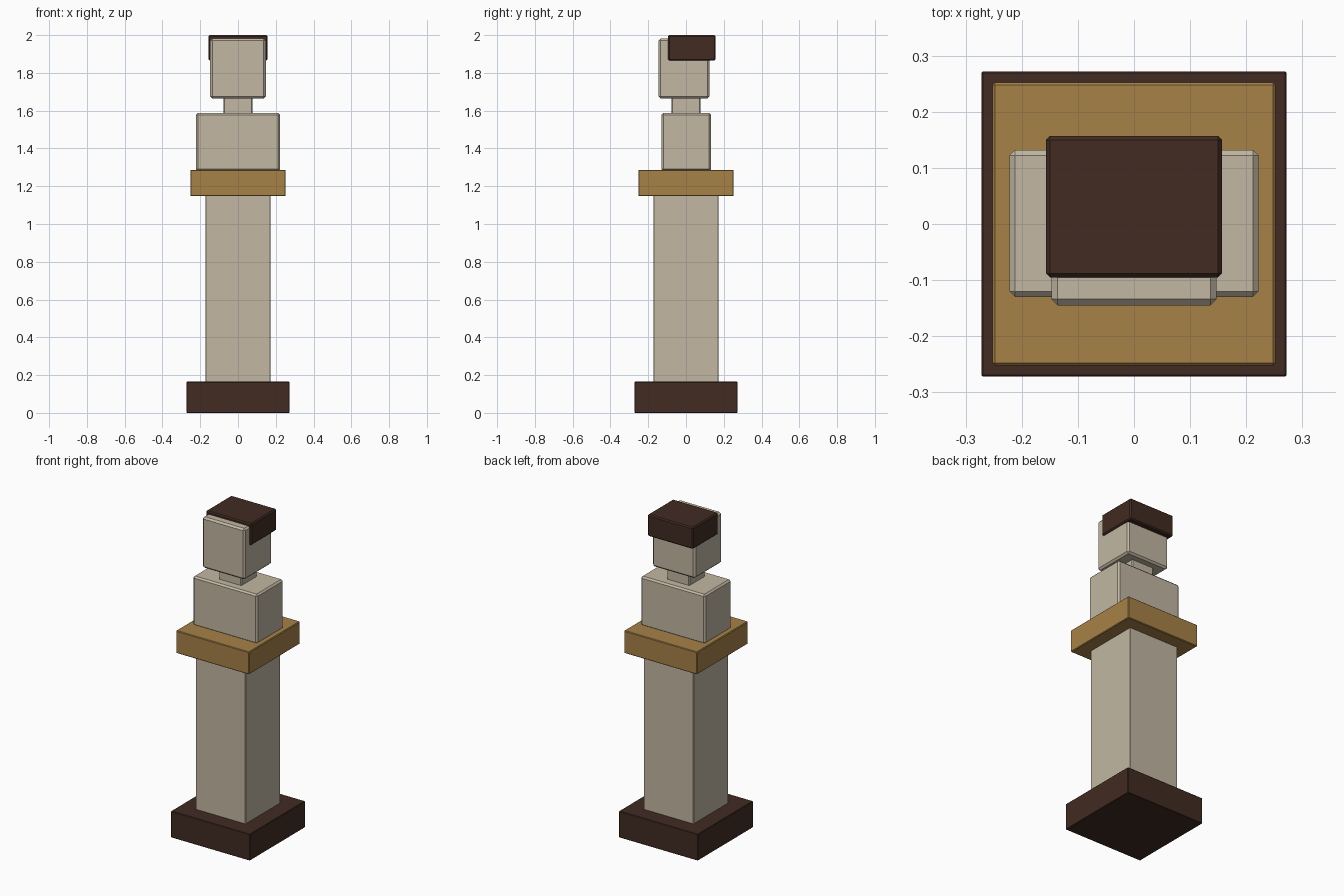
import bpy

if "Cube" in bpy.data.objects:
    bpy.data.objects.remove(bpy.data.objects["Cube"])


def make_material(name, colour):
    mat = bpy.data.materials.new(name)
    mat.diffuse_color = (*colour, 1.0)
    mat.use_nodes = True
    mat.node_tree.nodes["Principled BSDF"].inputs["Base Color"].default_value = mat.diffuse_color
    return mat


stone = make_material("pale stone", (0.54, 0.475, 0.365))
gold = make_material("ochre gold", (0.38, 0.22, 0.063))
brown = make_material("dark brown", (0.053, 0.024, 0.016))


def block(name, xs, ys, zs, mat, bevel):
    """Chamfered box spanning the given (min, max) ranges."""
    spans = (xs, ys, zs)
    bpy.ops.mesh.primitive_cube_add(size=1, location=[(a + b) / 2 for a, b in spans])
    obj = bpy.context.object
    obj.name = name
    obj.scale = [b - a for a, b in spans]
    bpy.ops.object.transform_apply(location=False, rotation=False, scale=True)
    obj.data.materials.append(mat)
    mod = obj.modifiers.new("chamfer", "BEVEL")
    mod.width = bevel
    mod.segments = 1
    return obj


def square(half):
    return (-half, half), (-half, half)


# Pedestal
block("plinth", *square(0.272), (0.0, 0.165), brown, 0.003)
block("column", *square(0.172), (0.16, 1.15), stone, 0.003)
block("capital", *square(0.252), (1.147, 1.287), gold, 0.004)

# Bust
block("torso", (-0.222, 0.222), (-0.13, 0.132), (1.28, 1.588), stone, 0.01)
block("neck", *square(0.077), (1.57, 1.685), stone, 0.005)
block("head", (-0.147, 0.147), (-0.145, 0.124), (1.665, 1.983), stone, 0.011)
block("hair", (-0.157, 0.157), (-0.095, 0.157), (1.865, 2.0), brown, 0.007)
